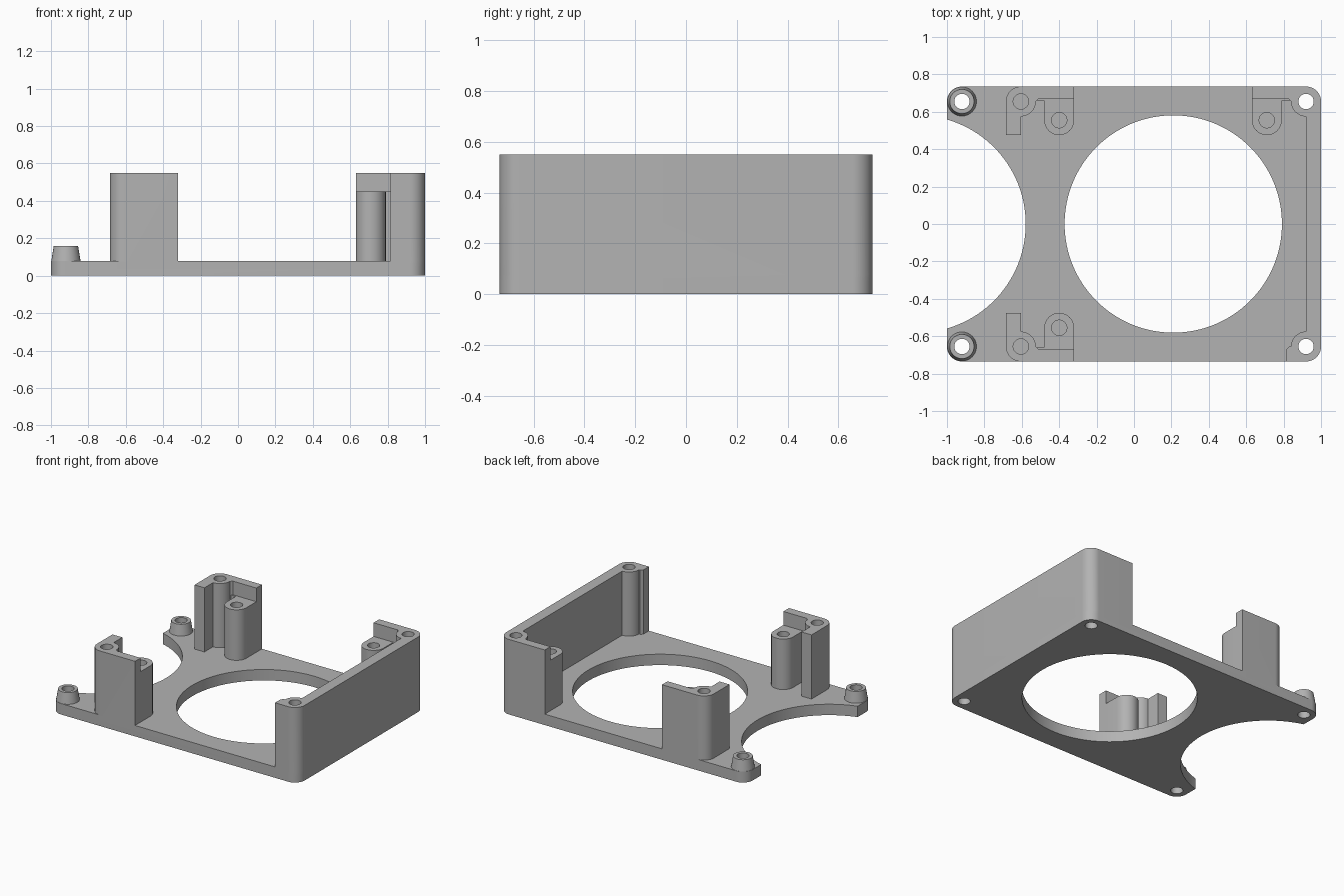
import bpy
import bmesh
from math import sin, cos, radians

cube = bpy.data.objects.get("Cube")
if cube:
    bpy.data.objects.remove(cube, do_unlink=True)

# Main dimensions
HX, HY = 1.0, 0.735
R = 0.08                      # corner and boss radius
CX, CY = HX - R, HY - R       # corner screw centres
PLATE, LOW, TOP = 0.08, 0.45, 0.55
HOLE = 0.041
POST_X = -0.605

grey = bpy.data.materials.new("light grey plastic")
grey.use_nodes = True
grey.diffuse_color = (0.45, 0.45, 0.45, 1)
grey.node_tree.nodes["Principled BSDF"].inputs["Base Color"].default_value = (0.45, 0.45, 0.45, 1)


def arc(cx, cy, r, a0, a1, n=16):
    steps = [radians(a0 + (a1 - a0) * i / n) for i in range(n + 1)]
    return [(cx + r * cos(a), cy + r * sin(a)) for a in steps]


def add_object(name, bm):
    bmesh.ops.recalc_face_normals(bm, faces=bm.faces)
    mesh = bpy.data.meshes.new(name)
    bm.to_mesh(mesh)
    bm.free()
    mesh.materials.append(grey)
    ob = bpy.data.objects.new(name, mesh)
    bpy.context.collection.objects.link(ob)
    return ob


def prism(name, points, z0, z1):
    bm = bmesh.new()
    face = bm.faces.new([bm.verts.new((x, y, z0)) for x, y in points])
    new = bmesh.ops.extrude_face_region(bm, geom=[face])["geom"]
    verts = [v for v in new if isinstance(v, bmesh.types.BMVert)]
    bmesh.ops.translate(bm, verts=verts, vec=(0, 0, z1 - z0))
    return add_object(name, bm)


def cone(name, x, y, r0, r1, z0, z1, n=48):
    bm = bmesh.new()
    bmesh.ops.create_cone(bm, cap_ends=True, segments=n, radius1=r0, radius2=r1, depth=z1 - z0)
    bmesh.ops.translate(bm, verts=bm.verts, vec=(x, y, (z0 + z1) / 2))
    return add_object(name, bm)


def combine(body, part, operation):
    mod = body.modifiers.new(part.name, 'BOOLEAN')
    mod.operation = operation
    mod.solver = 'EXACT'
    mod.object = part
    bpy.context.view_layer.objects.active = body
    bpy.ops.object.modifier_apply(modifier=mod.name)
    bpy.data.objects.remove(part, do_unlink=True)


# Base plate with rounded corners
outline = (arc(CX, CY, R, 0, 90) + arc(-CX, CY, R, 90, 180)
           + arc(-CX, -CY, R, 180, 270) + arc(CX, -CY, R, 270, 360))
bracket = prism("mounting_bracket", outline, 0, PLATE)

# End wall with its two returns and corner screw bosses
wall = ([(0.63, HY)] + arc(CX, CY, R, 90, 0) + arc(CX, -CY, R, 0, -90)
        + [(0.815, -HY), (0.815, -0.67), (0.83, -CY)]
        + arc(CX, -CY, R, 180, 90) + arc(CX, CY, R, 270, 180)
        + [(0.825, 0.67), (0.63, 0.67)])
combine(bracket, prism("end_wall", wall, PLATE / 2, TOP), 'UNION')

# Angled corner posts, mirrored front to back
post = (arc(POST_X, CY, R, 180, 90) + [(-0.32, HY), (-0.32, 0.67), (-0.51, 0.67)]
        + arc(POST_X, CY, R, 0, -90) + [(POST_X, 0.475), (POST_X - R, 0.475)])
for s in (1, -1):
    combine(bracket, prism("corner_post", [(x, s * y) for x, y in post], PLATE / 2, TOP), 'UNION')

# Lower screw bosses, each with a small ledge against its wall
LOW_BOSSES = [(-0.4, 1, 1), (-0.4, 1, -1), (0.71, -1, 1)]
boss = arc(0, 0.555, R, 180, 360) + [(R, 0.7), (-0.14, 0.7), (-0.14, 0.66), (-R, 0.66)]
for cx, sx, sy in LOW_BOSSES:
    pts = [(cx + sx * x, sy * y) for x, y in boss]
    combine(bracket, prism("low_boss", pts, PLATE / 2, LOW), 'UNION')

# Tapered standoffs at the open end
for s in (1, -1):
    combine(bracket, cone("standoff", -CX, s * CY, 0.0795, 0.065, 0.07, 0.16), 'UNION')

# Round opening and the scooped end
for name, x in (("opening_cutter", 0.21), ("scoop_cutter", -1.16)):
    combine(bracket, cone(name, x, 0, 0.581, 0.581, -0.1, 0.3, 128), 'DIFFERENCE')

# Through holes at the corners, blind holes in the posts and low bosses
for s in (1, -1):
    for x, z0 in ((CX, -0.1), (-CX, -0.1), (POST_X, PLATE)):
        combine(bracket, cone("hole_cutter", x, s * CY, HOLE, HOLE, z0, 0.7), 'DIFFERENCE')
for cx, sx, sy in LOW_BOSSES:
    combine(bracket, cone("hole_cutter", cx, sy * 0.555, HOLE, HOLE, PLATE, 0.7), 'DIFFERENCE')

# Smooth curved walls, sharp edges
bpy.ops.object.select_all(action='DESELECT')
bracket.select_set(True)
bpy.context.view_layer.objects.active = bracket
bpy.ops.object.shade_smooth_by_angle(angle=radians(30))
